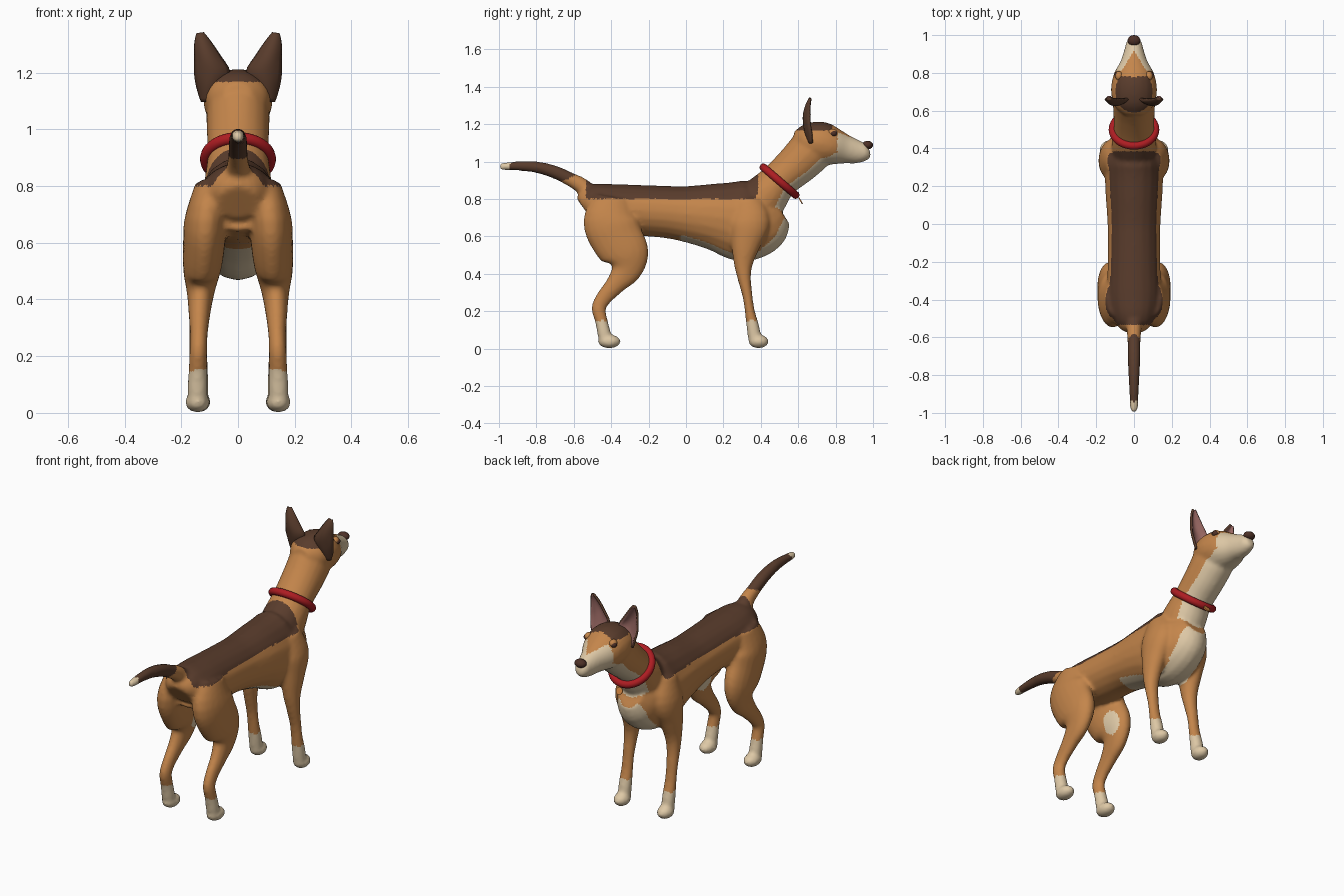
import bpy, bmesh, math
from mathutils import Vector, Matrix

if "Cube" in bpy.data.objects:
    bpy.data.objects.remove(bpy.data.objects["Cube"])


def material(name, rgb):
    m = bpy.data.materials.new(name)
    m.use_nodes = True
    m.diffuse_color = (*rgb, 1)
    bsdf = next(n for n in m.node_tree.nodes if n.type == 'BSDF_PRINCIPLED')
    bsdf.inputs["Base Color"].default_value = (*rgb, 1)
    return m


TAN = material("tan fur", (0.55, 0.235, 0.07))
DARK = material("dark brown fur", (0.1, 0.045, 0.025))
CREAM = material("cream fur", (0.73, 0.58, 0.38))
PINK = material("inner ear pink", (0.32, 0.14, 0.125))
RED = material("collar red", (0.42, 0.012, 0.016))
NOSE = material("nose brown", (0.075, 0.03, 0.02))
BRASS = material("tag orange", (0.6, 0.22, 0.05))


def new_object(name, bm, *mats):
    mesh = bpy.data.meshes.new(name)
    bm.to_mesh(mesh)
    bm.free()
    ob = bpy.data.objects.new(name, mesh)
    bpy.context.collection.objects.link(ob)
    for m in mats:
        mesh.materials.append(m)
    mesh.polygons.foreach_set("use_smooth", [True] * len(mesh.polygons))
    return ob


def spline(rows, steps=4):
    """Catmull-Rom curve through tuples of any length."""
    p = [Vector(r) for r in rows]
    p = [p[0]] + p + [p[-1]]
    out = []
    for a, b, c, d in zip(p, p[1:], p[2:], p[3:]):
        for k in range(steps):
            t = k / steps
            out.append((2 * b + (c - a) * t + (2 * a - 5 * b + 4 * c - d) * t ** 2
                        + (3 * b - 3 * c + d - a) * t ** 3) / 2)
    return out + [p[-1]]


def loft(bm, rows, sides=20):
    """Tube through rows of x, y, z, half width, half height."""
    pts = spline(rows)
    rings = []
    for i, p in enumerate(pts):
        a, b = pts[max(i - 1, 0)], pts[min(i + 1, len(pts) - 1)]
        t = Vector((0, b[1] - a[1], b[2] - a[2])).normalized()
        n = Vector((0, -t.z, t.y))
        ring = []
        for k in range(sides):
            ang = math.tau * k / sides
            ring.append(bm.verts.new(Vector(p[:3]) + Vector((p[3] * math.cos(ang), 0, 0))
                                     + n * p[4] * math.sin(ang)))
        rings.append(ring)
    faces = [bm.faces.new(rings[0]), bm.faces.new(rings[-1][::-1])]
    for r, s in zip(rings, rings[1:]):
        for k in range(sides):
            j = (k + 1) % sides
            faces.append(bm.faces.new((r[k], s[k], s[j], r[j])))
    bmesh.ops.recalc_face_normals(bm, faces=faces)


def ball(bm, centre, radii, segs=20):
    bmesh.ops.create_uvsphere(bm, u_segments=segs, v_segments=segs // 2, radius=1,
                              matrix=Matrix.Translation(centre) @ Matrix.Diagonal((*radii, 1)))


# Torso, neck, head and tail
bm = bmesh.new()
loft(bm, [(0, -.54, .74, .07, .07), (0, -.5, .76, .115, .115), (0, -.4, .755, .14, .125),
          (0, -.25, .74, .14, .135), (0, -.1, .73, .138, .14), (0, 0, .72, .14, .15),
          (0, .15, .705, .15, .18), (0, .28, .685, .155, .215), (0, .36, .69, .15, .21),
          (0, .44, .715, .125, .175), (0, .5, .75, .075, .1)])
loft(bm, [(0, .34, .72, .12, .14), (0, .43, .82, .118, .122), (0, .5, .9, .108, .102),
          (0, .6, .99, .11, .113), (0, .67, 1.06, .11, .12), (0, .71, 1.09, .09, .1)])
loft(bm, [(0, .575, 1.12, .05, .04), (0, .62, 1.115, .1, .085), (0, .68, 1.105, .12, .11),
          (0, .74, 1.092, .12, .116), (0, .8, 1.078, .105, .097), (0, .86, 1.064, .072, .076),
          (0, .92, 1.052, .052, .062), (0, .965, 1.052, .04, .045), (0, .982, 1.056, .022, .025)])
loft(bm, [(0, -.49, .81, .05, .05), (0, -.56, .872, .04, .043), (0, -.62, .905, .035, .037),
          (0, -.7, .943, .034, .035), (0, -.8, .97, .03, .031), (0, -.9, .976, .025, .025),
          (0, -.98, .973, .02, .02), (0, -.998, .973, .01, .01)])

# Legs and paws, both sides
hind = [(.09, -.39, .81, .06, .1), (.113, -.405, .69, .075, .145), (.12, -.37, .59, .074, .142),
        (.127, -.32, .5, .066, .125), (.132, -.32, .42, .048, .085), (.136, -.375, .345, .038, .055),
        (.138, -.44, .27, .031, .043), (.14, -.467, .215, .031, .038), (.142, -.453, .15, .033, .034),
        (.143, -.438, .08, .036, .036), (.143, -.43, .03, .032, .032)]
fore = [(.085, .32, .8, .06, .08), (.115, .34, .68, .07, .11), (.127, .32, .56, .058, .08),
        (.132, .307, .46, .046, .053), (.137, .311, .38, .038, .037), (.14, .329, .28, .033, .027),
        (.14, .341, .2, .033, .027), (.14, .357, .12, .036, .034), (.14, .37, .04, .036, .036)]
for s in (1, -1):
    for leg, paw_y, paw_len in ((hind, -.41, .062), (fore, .388, .055)):
        loft(bm, [(s * r[0], *r[1:]) for r in leg])
        ball(bm, (s * leg[-1][0], paw_y, .038), (.044, paw_len, .037))

# Fuse everything into one soft skin
dog = new_object("dog_body", bm)
fuse = dog.modifiers.new("fuse", 'REMESH')
fuse.mode, fuse.voxel_size = 'VOXEL', .01
soft = dog.modifiers.new("soften", 'SMOOTH')
soft.factor, soft.iterations = .5, 8
skin = bpy.data.meshes.new_from_object(
    dog.evaluated_get(bpy.context.evaluated_depsgraph_get()))
dog.modifiers.clear()
dog.data = skin
skin.materials.clear()
for m in (TAN, DARK, CREAM):
    skin.materials.append(m)


def coat(c, n):
    """0 tan, 1 dark, 2 cream."""
    x, y, z = abs(c.x), c.y, c.z
    if z < .15 or y < -.94:
        return 2                                            # socks and tail tip
    if y < -.63 + .05 * n.z:
        return 1                                            # tail
    if z > .8 and -.535 < y < .385 - .25 * max(0, .84 - z):
        return 1                                            # saddle
    if z > 1.167 and y < .78:
        return 1                                            # cap
    if y > .81 and (z < 1.1 or x > (.92 - y) * .6):
        return 2                                            # muzzle
    front = .76 * n.y - .65 * n.z
    if y > .4 and z > .46 and x < .095 and front > .5:
        return 2                                            # throat and chest
    if -.03 < y < .5 and .44 < z < .62 and x < .085 and n.z < -.45:
        return 2                                            # belly
    inward = n.x * c.x < 0
    if inward and ((y + .28) / .05) ** 2 + ((z - .5) / .07) ** 2 < 1:
        return 2                                            # inner thigh spot
    return 0


for f in skin.polygons:
    f.material_index = coat(f.center, f.normal)
    f.use_smooth = True

# Ears: cupped leaves, pink in front and dark behind
ear_rows = [(1.1, .095, .122, .668), (1.15, .06, .138, .648), (1.2, .035, .147, .638),
            (1.25, .066, .146, .637), (1.3, .1, .145, .65), (1.335, .128, .138, .668)]
for s, side in ((1, "left"), (-1, "right")):
    bm = bmesh.new()
    grid = []
    for z, x0, x1, y in spline(ear_rows, 3):
        cup = .03 * min(1, (x1 - x0) / .08)
        grid.append([bm.verts.new((s * (x0 + (x1 - x0) * k / 8), y + cup * (k / 4 - 1) ** 2, z))
                     for k in range(9)])
    for a, b in zip(grid, grid[1:]):
        for k in range(8):
            bm.faces.new((a[k], a[k + 1], b[k + 1], b[k]))
    bm.normal_update()
    for f in bm.faces:
        if f.normal.y < 0:
            f.normal_flip()
    ear = new_object(side + "_ear", bm, PINK, DARK)
    shell = ear.modifiers.new("thickness", 'SOLIDIFY')
    shell.thickness, shell.offset = .012, -1
    shell.material_offset = shell.material_offset_rim = 1

    # Eyes with lids
    bm = bmesh.new()
    ball(bm, (s * .087, .789, 1.15), (.017, .018, .016))
    new_object(side + "_eye", bm, NOSE)
    bm = bmesh.new()
    ball(bm, (s * .079, .783, 1.155), (.02, .025, .02))
    new_object(side + "_eyelid", bm, TAN)

# Nose
bm = bmesh.new()
ball(bm, (0, .971, 1.088), (.034, .029, .023))
new_object("nose", bm, NOSE)

# Collar and tag
bpy.ops.mesh.primitive_torus_add(location=(0, .5, .895), rotation=(-.71, 0, 0), major_segments=48,
                                 minor_segments=14, major_radius=.113, minor_radius=.021)
collar = bpy.context.object
collar.name = "collar"
collar.data.materials.append(RED)
bpy.ops.object.shade_smooth()
bm = bmesh.new()
bmesh.ops.create_cone(bm, cap_ends=True, segments=24, radius1=.02, radius2=.02, depth=.006,
                      matrix=Matrix.Translation((0, .613, .79)) @ Matrix.Rotation(-1.1, 4, 'X'))
tag = new_object("collar_tag", bm, BRASS)
for f in tag.data.polygons:
    f.use_smooth = len(f.vertices) == 4
